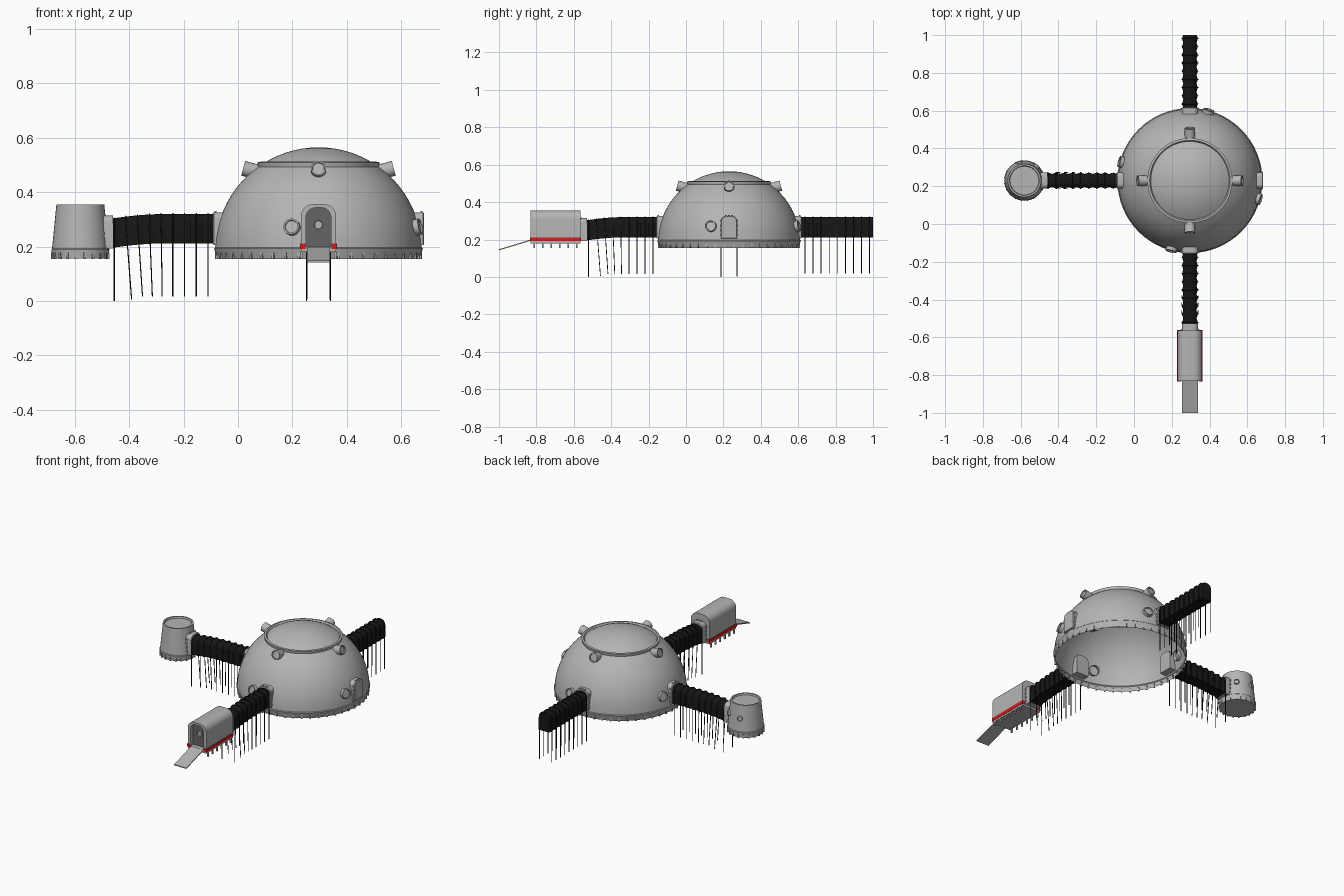
import bpy, bmesh, math
from mathutils import Matrix, Vector

if "Cube" in bpy.data.objects:
    bpy.data.objects.remove(bpy.data.objects["Cube"])

CX, CY = 0.296, 0.23          # dome centre
TS = 0.876                    # tower distance from dome centre


def mat(name, c):
    m = bpy.data.materials.new(name)
    m.diffuse_color = (*c, 1)
    m.use_nodes = True
    m.node_tree.nodes["Principled BSDF"].inputs["Base Color"].default_value = m.diffuse_color
    return m


GREY = mat("hull_grey", (0.46, 0.46, 0.46))
DARK = mat("door_dark_grey", (0.13, 0.13, 0.13))
BLACK = mat("fabric_black", (0.008, 0.008, 0.008))
RED = mat("trim_red", (0.7, 0.01, 0.01))


def frame(deg):
    """Local frame: +X points outward from the dome centre."""
    return Matrix.Translation((CX, CY, 0)) @ Matrix.Rotation(math.radians(deg), 4, 'Z')


def finish(bm, name, mats, M, angle=35):
    bmesh.ops.remove_doubles(bm, verts=bm.verts, dist=1e-5)
    bmesh.ops.recalc_face_normals(bm, faces=bm.faces)
    me = bpy.data.meshes.new(name)
    bm.to_mesh(me)
    bm.free()
    for m in mats:
        me.materials.append(m)
    me.shade_smooth()
    me.set_sharp_from_angle(angle=math.radians(angle))
    ob = bpy.data.objects.new(name, me)
    ob.matrix_world = M
    bpy.context.collection.objects.link(ob)
    return ob


def lathe(name, prof, n, M, mats=(GREY,), angle=35):
    bm = bmesh.new()
    rings = [[bm.verts.new((r * math.cos(2 * math.pi * i / n), r * math.sin(2 * math.pi * i / n), z))
              for i in range(n)] if r > 0 else [bm.verts.new((0, 0, z))] for r, z in prof]
    for a, b in zip(rings, rings[1:]):
        for i in range(n):
            j = (i + 1) % n
            if len(a) == 1:
                bm.faces.new((a[0], b[j], b[i]))
            elif len(b) == 1:
                bm.faces.new((a[i], a[j], b[0]))
            else:
                bm.faces.new((a[i], a[j], b[j], b[i]))
    return finish(bm, name, mats, M, angle)


def arch(w, z0, z1, r, n=6):
    """Upright cross-section with rounded top corners."""
    p = [(-w, z0)]
    for k in range(n + 1):
        a = math.pi - k * math.pi / 2 / n
        p.append((-w + r + r * math.cos(a), z1 - r + r * math.sin(a)))
    return p + [(-u, z) for u, z in reversed(p)]


def loft(name, sections, M, mats=(GREY,), last_mat=0):
    """sections: (distance, cross-section points), capped at both ends."""
    bm = bmesh.new()
    rows = [[bm.verts.new((s, u, z)) for u, z in pts] for s, pts in sections]
    for a, b in zip(rows, rows[1:]):
        for i in range(len(a)):
            j = (i + 1) % len(a)
            bm.faces.new((a[i], a[j], b[j], b[i]))
    bm.faces.new(rows[0])
    bm.faces.new(rows[-1]).material_index = last_mat
    return finish(bm, name, mats, M)


def boxes(name, items, M, m=GREY):
    """items: (centre, size, z rotation)."""
    bm = bmesh.new()
    for c, s, rot in items:
        bmesh.ops.create_cube(bm, size=1, matrix=Matrix.Translation(c) @ Matrix.Rotation(rot, 4, 'Z')
                              @ Matrix.Diagonal((*s, 1)))
    return finish(bm, name, (m,), M)


def port(name, M, s, z, tilt, r, depth):
    """Round porthole: tube with a slightly recessed pane."""
    A = M @ Matrix.Translation((s, 0, z)) @ Matrix.Rotation(math.radians(90 - tilt), 4, 'Y')
    lathe(name, [(r, -depth), (r, 0), (r * .8, 0), (r * .76, -.006), (0, -.006)], 20, A)


def collar(name, M, s0, s1, z0, z1, w=0.043):
    """Arched door frame with bolts round its edge."""
    loft(name, [(s0, arch(w, z0, z1, .025)), (s1 - .004, arch(w, z0, z1, .025)),
                (s1, arch(w - .004, z0 + .004, z1 - .004, .022))], M)
    s = s1 - .009
    it = [((s, sg * w, z0 + .02 + k * .025), (.008, .009, .009), 0) for sg in (-1, 1) for k in range(4)]
    it += [((s, u, z1), (.008, .009, .008), 0) for u in (-.016, 0, .016)]
    boxes(name + "_bolts", it, M)


def teeth(name, M, r, n, z0, z1, d=.009):
    boxes(name, [((r * math.cos(a), r * math.sin(a), (z0 + z1) / 2), (d, .008, z1 - z0), a)
                 for a in (2 * math.pi * (i + .5) / n for i in range(n))], M)


# Dome shell, open underneath, with raised ring around the roof cap
R, ZC = 0.38, 0.185
prof = [(.372, .155), (.384, .193), (.380, .197)]
a0, a1 = math.asin(.012 / R), math.acos(.222 / R)
prof += [(R * math.cos(a), ZC + R * math.sin(a)) for a in (a0 + (a1 - a0) * k / 10 for k in range(1, 11))]
prof += [(.225, .510), (.213, .512), (.207, .503)]
a2 = math.acos(.207 / R)
prof += [(R * math.cos(a), ZC + R * math.sin(a)) for a in (a2 + (math.pi / 2 - a2) * k / 7 for k in range(1, 7))]
prof.append((0, ZC + R))
lathe("dome_shell", prof, 64, frame(0))
teeth("dome_base_bolts", frame(0), .376, 48, .154, .178)

# Four doors and eight portholes on the dome
for k, side in enumerate(("right", "back", "left", "front")):
    M = frame(90 * k)
    collar(side + "_dome_door", M, .335, .388, .205, .326)
    port(side + "_upper_port", M, .277, .488, 15, .028, .075)
    port(side + "_lower_port", frame(90 * k - 15), .388, .274, 13, .03, .04)


# Bellows corridors with hoops whose legs reach the ground
def corridor(side, deg, bent):
    M = frame(deg)

    def drop(s):
        return -.39 * max(0, s - .55) ** 2 if bent else 0
    secs, N = [], 36
    for k in range(N + 1):
        s = .372 + (.77 - .372) * k / N
        w = .0385 + .0035 * math.cos(2 * math.pi * (s - .406) / .0432)
        secs.append((s, arch(w, .212 + drop(s), .32 + drop(s), .032)))
    loft(side + "_corridor", secs, M, (BLACK,))
    cu = bpy.data.curves.new(side + "_corridor_legs", 'CURVE')
    cu.dimensions = '3D'
    cu.bevel_depth = .0023
    cu.bevel_resolution = 1
    cu.use_fill_caps = True
    tilt = {4: .004, 5: .011, 6: .018, 7: .021} if bent else {}
    for i in range(9):
        s = .406 + .0432 * i
        foot = (.0 if i == 8 else .006 if i == 7 else .016) if bent else .018
        t, d = tilt.get(i, 0), drop(s)
        pts = [Vector((s, u, z + d)) for u, z in arch(.0435, .21, .3215, .032, 4)]
        for j in (0, -1):
            pts[j] = Vector((s - t, pts[j].y, foot))
        sp = cu.splines.new('POLY')
        sp.points.add(len(pts) - 1)
        for p, v in zip(sp.points, pts):
            p.co = (*v, 1)
    cu.materials.append(BLACK)
    ob = bpy.data.objects.new(cu.name, cu)
    ob.matrix_world = M
    bpy.context.collection.objects.link(ob)


corridor("back", 90, False)
corridor("left", 180, True)
corridor("front", 270, True)

# Round tower on the left
T = Matrix.Translation((CX - TS, CY, 0))
lathe("tower", [(0, .157), (.103, .157), (.107, .19), (.104, .193), (.088, .355), (.079, .355),
                (.076, .345), (0, .345)], 40, T)
teeth("tower_base_bolts", T, .104, 20, .155, .178)
collar("tower_door", frame(180), .755, .795, .192, .314)
for n, deg in (("a", 105), ("b", 48)):
    port("tower_port_" + n, T @ Matrix.Rotation(math.radians(deg), 4, 'Z'), .106, .275, 6, .016, .03)

# Airlock at the front: hollow mouth, recessed door, red trim, ramp
F = frame(270)
collar("airlock_rear_door", F, .758, .798, .192, .314)
loft("airlock_body", [(.795, arch(.065, .18, .356, .045)), (1.062, arch(.065, .18, .356, .045)),
                      (1.062, arch(.046, .2, .343, .036)), (1.035, arch(.046, .2, .343, .036))],
     F, (GREY, DARK), 1)
port("airlock_door_window", F, 1.042, .28, 0, .018, .01)
boxes("airlock_red_trim", [((.9285, sg * .0575, .201), (.272, .02, .02), 0) for sg in (-1, 1)], F, RED)
boxes("airlock_base_bolts", [((.815 + .0455 * k, sg * .062, .168), (.008, .009, .028), 0)
                             for k in range(6) for sg in (-1, 1)], F)
ramp = [(-.043, -.003), (.043, -.003), (.043, .003), (-.043, .003)]
loft("entry_ramp", [(1.055, [(u, z + .198) for u, z in ramp]), (1.23, [(u, z + .145) for u, z in ramp])], F)
